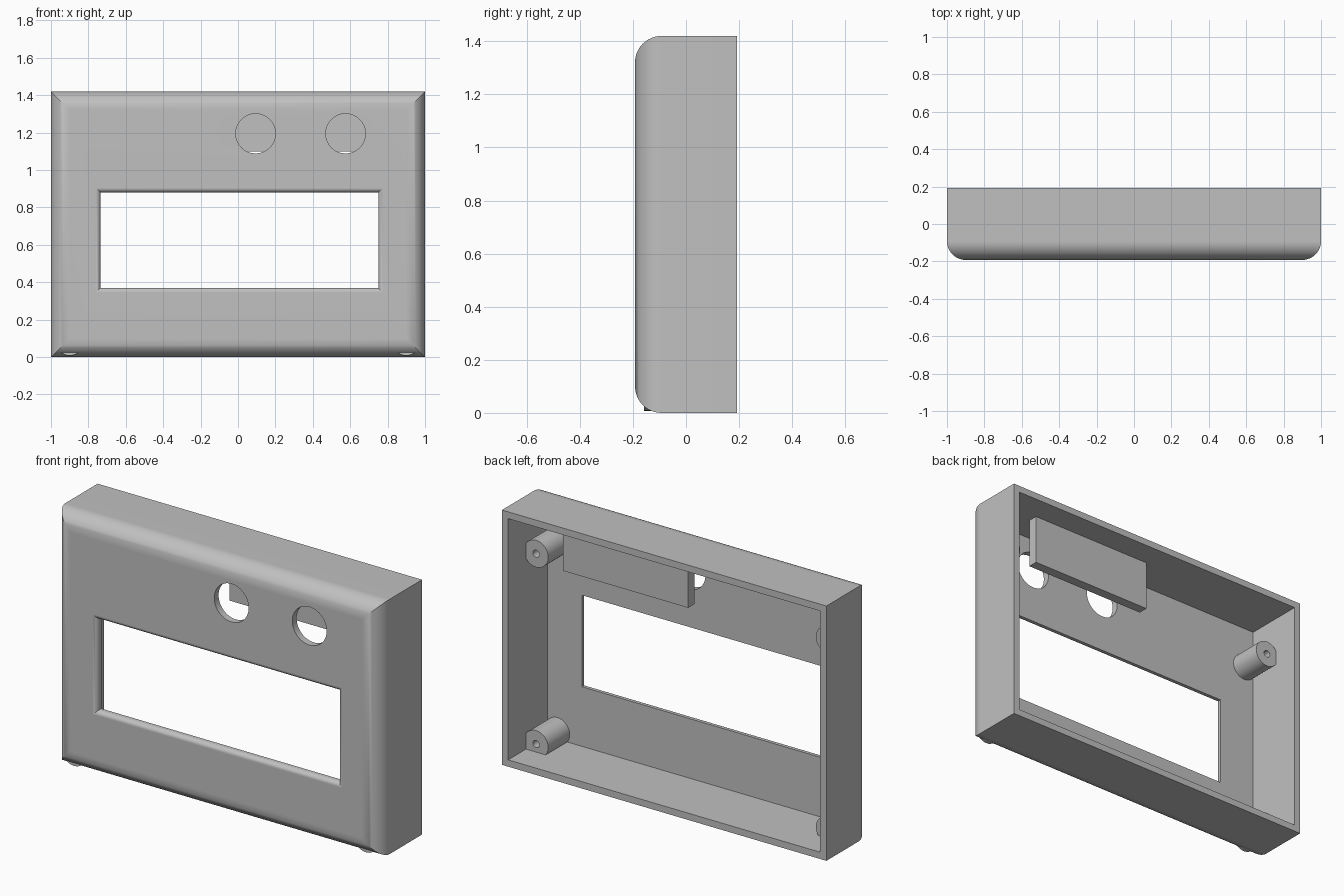
import bpy, bmesh, math

cube = bpy.data.objects.get("Cube")
if cube:
    bpy.data.objects.remove(cube, do_unlink=True)

# Main dimensions
HALF_W, HEIGHT, HALF_D = 1.0, 1.42, 0.192
WALL = 0.038
FILLET, LIP = 0.1, 0.025
FRONT, BACK = -HALF_D, HALF_D
FLOOR_Y = FRONT + WALL          # inside of the front panel

grey = bpy.data.materials.new("plain grey")
grey.use_nodes = True
colour = (0.53, 0.53, 0.53, 1)
grey.diffuse_color = colour
grey.node_tree.nodes["Principled BSDF"].inputs["Base Color"].default_value = colour


def loft(name, rings, loop=False):
    """Skin a list of equal rings; either join last to first or cap both ends."""
    bm = bmesh.new()
    rows = [[bm.verts.new(p) for p in ring] for ring in rings]
    n = len(rows[0])
    pairs = list(zip(rows, rows[1:])) + ([(rows[-1], rows[0])] if loop else [])
    for a, b in pairs:
        for i in range(n):
            j = (i + 1) % n
            bm.faces.new((a[i], a[j], b[j], b[i]))
    if not loop:
        bm.faces.new(rows[0])
        bm.faces.new(rows[-1])
    bmesh.ops.recalc_face_normals(bm, faces=bm.faces)
    mesh = bpy.data.meshes.new(name)
    bm.to_mesh(mesh)
    bm.free()
    obj = bpy.data.objects.new(name, mesh)
    bpy.context.collection.objects.link(obj)
    mesh.materials.append(grey)
    return obj


def activate(obj):
    bpy.ops.object.select_all(action='DESELECT')
    obj.select_set(True)
    bpy.context.view_layer.objects.active = obj


def rect(box, inset, y):
    x0, x1, z0, z1 = box
    x0, x1, z0, z1 = x0 + inset, x1 - inset, z0 + inset, z1 - inset
    return [(x0, y, z0), (x1, y, z0), (x1, y, z1), (x0, y, z1)]


def circle(x, z, r, y, n=48):
    return [(x + r * math.cos(2 * math.pi * i / n), y,
             z + r * math.sin(2 * math.pi * i / n)) for i in range(n)]


def smooth(obj):
    activate(obj)
    bpy.ops.object.shade_smooth_by_angle(angle=math.radians(30))
    mod = obj.modifiers.new("flat panel normals", 'WEIGHTED_NORMAL')
    mod.keep_sharp = True


# Case: back rim, rounded outer edges, rounded window opening, inner walls
outer = (-HALF_W, HALF_W, 0, HEIGHT)
window = (-0.735, 0.75, 0.37, 0.88)
rings = [rect(outer, 0, BACK)]
steps = 12
for i in range(steps + 1):
    t = math.pi / 2 * i / steps
    rings.append(rect(outer, FILLET * (1 - math.cos(t)), FRONT + FILLET * (1 - math.sin(t))))
for i in range(7):
    t = math.pi / 2 * i / 6
    rings.append(rect(window, -LIP * (1 - math.sin(t)), FRONT + LIP * (1 - math.cos(t))))
rings += [rect(window, 0, FLOOR_Y), rect(outer, WALL, FLOOR_Y), rect(outer, WALL, BACK)]
case = loft("case", rings, loop=True)

# Two round openings through the front panel
for x in (0.094, 0.575):
    cutter = loft("hole_cutter", [circle(x, 1.195, 0.106, y, 64) for y in (FRONT - 0.05, FLOOR_Y + 0.05)])
    cutter.hide_render = True
    mod = case.modifiers.new("round hole", 'BOOLEAN')
    mod.operation, mod.solver, mod.object = 'DIFFERENCE', 'EXACT', cutter
    activate(case)
    bpy.ops.object.modifier_apply(modifier=mod.name)
    bpy.data.objects.remove(cutter, do_unlink=True)
smooth(case)

# Screw posts in the corners, each with a blind hole
POST_R, HOLE_R, POST_END = 0.075, 0.02, 0.035
for side, x in (("left", 0.9), ("right", -0.9)):
    for level, z in (("lower", 0.083), ("upper", 1.143)):
        post = loft(f"{level}_{side}_screw_post", [
            circle(x, z, POST_R, FLOOR_Y - 0.004), circle(x, z, POST_R, POST_END),
            circle(x, z, HOLE_R, POST_END), circle(x, z, HOLE_R, -0.1)])
        smooth(post)

# Plate hanging from the ceiling behind the round openings
plate = (-0.047, 0.725, 1.1, HEIGHT - WALL + 0.002)
loft("hanging_plate", [rect(plate, 0, y) for y in (-0.008, 0.048)])
